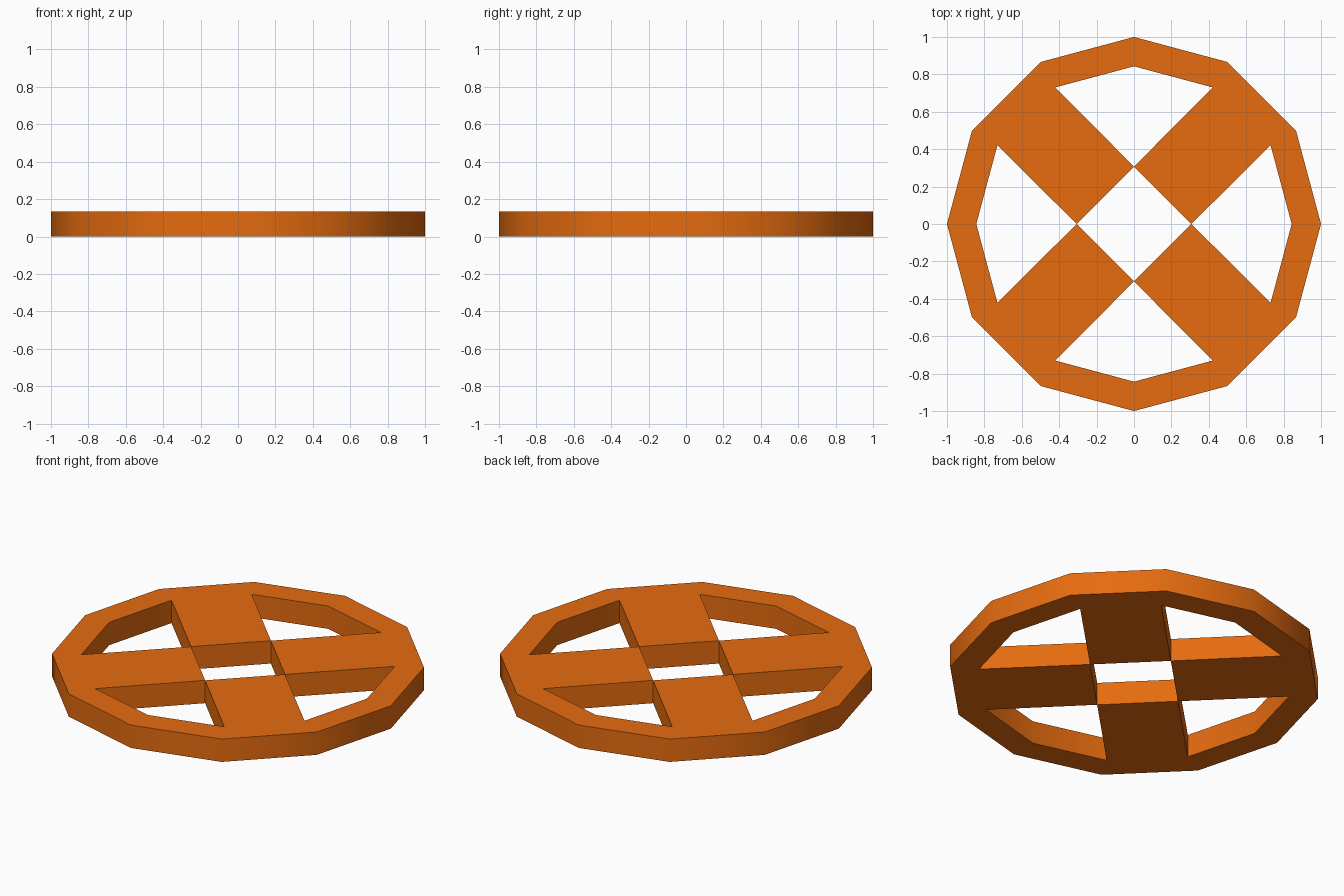
import bpy, bmesh, math

if "Cube" in bpy.data.objects:
    bpy.data.objects.remove(bpy.data.objects["Cube"])

HEIGHT, R_OUT, R_IN, HUB = 0.135, 1.0, 0.843, 0.307

def ring_point(r, i):
    a = math.radians(30 * i)
    return (r * math.cos(a), r * math.sin(a), 0)

bm = bmesh.new()

# twelve-sided rim
outer = [bm.verts.new(ring_point(R_OUT, i)) for i in range(12)]
inner = [bm.verts.new(ring_point(R_IN, i)) for i in range(12)]
faces = []
for i in range(12):
    j = (i + 1) % 12
    faces.append(bm.faces.new((outer[i], outer[j], inner[j], inner[i])))

# four diagonal spokes, from the rim to the square opening in the middle
for k in range(4):
    a, b = math.pi / 2 * k, math.pi / 2 * (k + 1)
    p = bm.verts.new((HUB * math.cos(a), HUB * math.sin(a), 0))
    q = bm.verts.new((HUB * math.cos(b), HUB * math.sin(b), 0))
    faces.append(bm.faces.new((p, inner[3 * k + 1], inner[3 * k + 2], q)))

# thickness
ext = bmesh.ops.extrude_face_region(bm, geom=faces, use_keep_orig=True)
top = [g for g in ext["geom"] if isinstance(g, bmesh.types.BMVert)]
bmesh.ops.translate(bm, vec=(0, 0, HEIGHT), verts=top)
bmesh.ops.recalc_face_normals(bm, faces=bm.faces)

mesh = bpy.data.meshes.new("spoked_wheel")
bm.to_mesh(mesh)
bm.free()
wheel = bpy.data.objects.new("spoked_wheel", mesh)
bpy.context.collection.objects.link(wheel)

# orange
mat = bpy.data.materials.new("orange")
mat.diffuse_color = (0.79, 0.15, 0.005, 1)
mat.use_nodes = True
mat.node_tree.nodes["Principled BSDF"].inputs["Base Color"].default_value = mat.diffuse_color
mesh.materials.append(mat)

# soft rim, sharp top and bottom edges
bpy.context.view_layer.objects.active = wheel
wheel.select_set(True)
bpy.ops.object.shade_smooth_by_angle(angle=math.radians(32))
